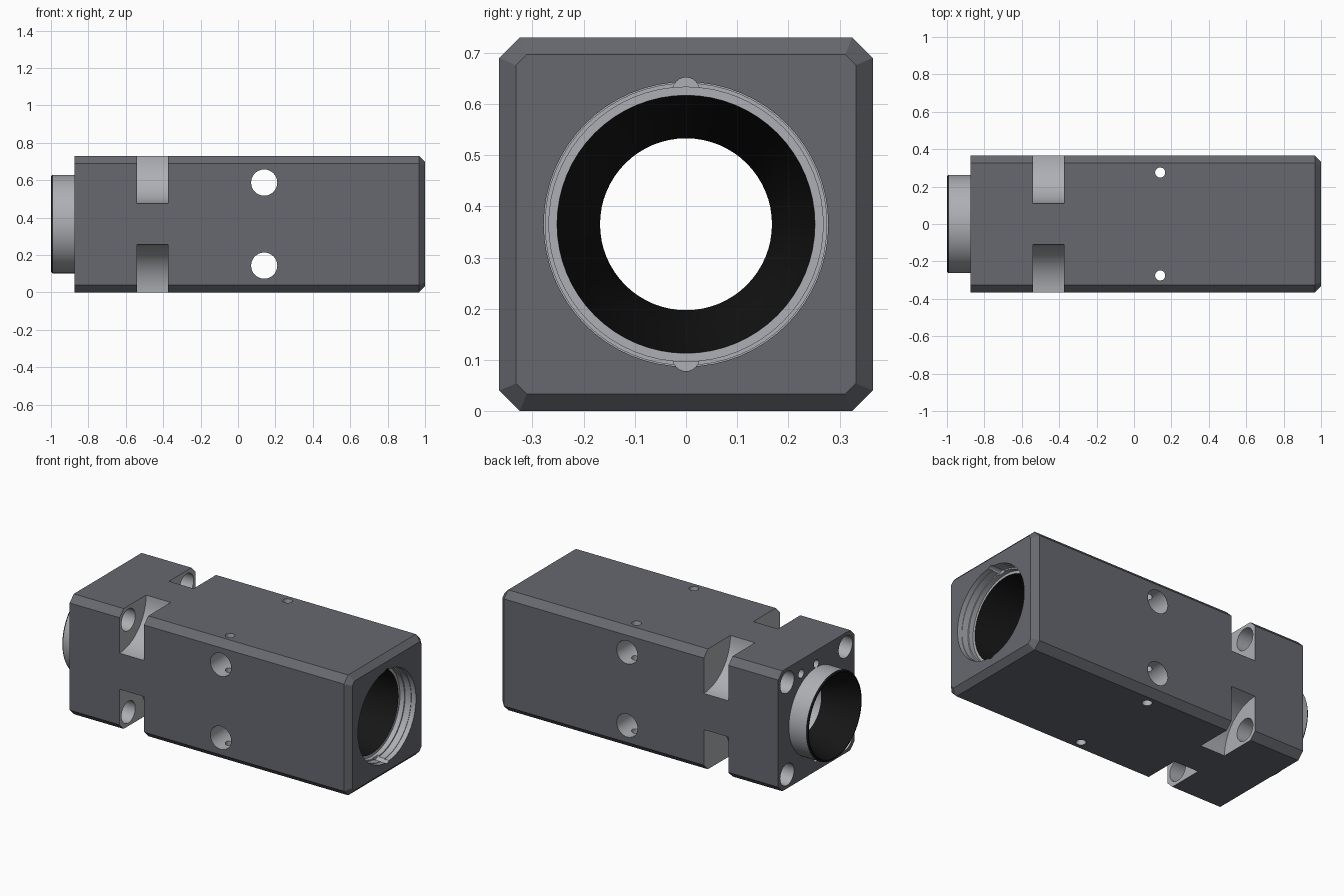
import bpy, bmesh, math
from mathutils import Matrix, Vector

if "Cube" in bpy.data.objects:
    bpy.data.objects.remove(bpy.data.objects["Cube"])

ZC = 0.365   # height of the optical axis
N = 64


def material(name, col):
    m = bpy.data.materials.new(name)
    m.diffuse_color = (*col, 1)
    m.use_nodes = True
    m.node_tree.nodes["Principled BSDF"].inputs["Base Color"].default_value = m.diffuse_color
    return m


DARK = material("anodised_grey", (0.135, 0.14, 0.16))
LIGHT = material("bare_metal", (0.42, 0.43, 0.46))
BLACK = material("matt_black", (0.008, 0.008, 0.008))


def finish(name, bm, mats):
    bmesh.ops.recalc_face_normals(bm, faces=bm.faces)
    me = bpy.data.meshes.new(name)
    bm.to_mesh(me)
    bm.free()
    for m in mats:
        me.materials.append(m)
    ob = bpy.data.objects.new(name, me)
    bpy.context.collection.objects.link(ob)
    return ob


def lathe(name, profile, mats, black=()):
    """Spin (x, r) points about the optical axis; segments listed in black use slot 1."""
    bm = bmesh.new()
    rings = []
    for x, r in profile:
        if r == 0:
            rings.append([bm.verts.new((x, 0, ZC))] * N)
        else:
            rings.append([bm.verts.new((x, r * math.cos(2 * math.pi * i / N),
                                        ZC + r * math.sin(2 * math.pi * i / N))) for i in range(N)])
    for k, (a, b) in enumerate(zip(rings, rings[1:])):
        for i in range(N):
            j = (i + 1) % N
            quad = list(dict.fromkeys([a[i], a[j], b[j], b[i]]))
            bm.faces.new(quad).material_index = 1 if k in black else 0
    return finish(name, bm, mats)


def rod(start, end, r, seg=32):
    """Cylindrical cutter between two points."""
    a, b = Vector(start), Vector(end)
    bm = bmesh.new()
    rot = (b - a).to_track_quat('Z', 'Y').to_matrix().to_4x4()
    bmesh.ops.create_cone(bm, cap_ends=True, segments=seg, radius1=r, radius2=r,
                          depth=(b - a).length, matrix=Matrix.Translation((a + b) / 2) @ rot)
    return finish("cutter", bm, [LIGHT])


def cut(target, cutter):
    mod = target.modifiers.new("cut", 'BOOLEAN')
    mod.operation, mod.solver, mod.object = 'DIFFERENCE', 'EXACT', cutter
    mod.material_mode = 'TRANSFER'
    dg = bpy.context.evaluated_depsgraph_get()
    me = bpy.data.meshes.new_from_object(target.evaluated_get(dg), depsgraph=dg)
    target.modifiers.clear()
    target.data = me
    bpy.data.objects.remove(cutter)


# Square housing with chamfered long edges and a chamfered front end
bm = bmesh.new()
sections = []
for x, h, c in ((-0.875, 0.365, 0.325), (0.967, 0.365, 0.325), (1.0, 0.332, 0.311)):
    pts = [(h, -c), (h, c), (c, h), (-c, h), (-h, c), (-h, -c), (-c, -h), (c, -h)]
    sections.append([bm.verts.new((x, y, ZC + z)) for y, z in pts])
for a, b in zip(sections, sections[1:]):
    for i in range(8):
        bm.faces.new((a[i], a[(i + 1) % 8], b[(i + 1) % 8], b[i]))
bm.faces.new(sections[0])
bm.faces.new(sections[-1])
housing = finish("housing", bm, [DARK])

# Stepped bore with blackened tapers at both ends
bore = [(-0.9, 0), (-0.9, 0.211), (-0.79, 0.168), (0.3, 0.168), (0.5, 0.205), (0.9, 0.252),
        (0.9, 0.268), (0.93, 0.268), (0.93, 0.275), (0.97, 0.275), (0.97, 0.278), (1.05, 0.278), (1.05, 0)]
cut(housing, lathe("cutter", bore, [LIGHT, BLACK], black=(0, 1, 3, 4)))

for s in (-1, 1):
    # Cross holes, pin holes, bore keyways and rear pin holes
    cut(housing, rod((0.14, -0.5, ZC + s * 0.222), (0.14, 0.5, ZC + s * 0.222), 0.07))
    cut(housing, rod((0.14, s * 0.275, -0.1), (0.14, s * 0.275, 0.9), 0.027, 24))
    cut(housing, rod((0.92, 0, ZC + s * 0.261), (1.1, 0, ZC + s * 0.261), 0.026, 24))
    cut(housing, rod((-0.95, 0, ZC + s * 0.285), (-0.82, 0, ZC + s * 0.285), 0.024, 24))
    cut(housing, rod((-0.95, s * 0.145, ZC + s * 0.28), (-0.8, s * 0.145, ZC + s * 0.28), 0.026, 24))
    for t in (-1, 1):
        # Corner pockets with screw holes through the rear flange
        cut(housing, rod((-0.54, s * 0.365, ZC + t * 0.365), (-0.375, s * 0.365, ZC + t * 0.365), 0.255, N))
        cut(housing, rod((-0.95, s * 0.28, ZC + t * 0.28), (-0.45, s * 0.28, ZC + t * 0.28), 0.066))

# Rear spigot tube with blackened mouth
spigot = lathe("rear_spigot", [(-0.875, 0.263), (-0.992, 0.263), (-1.0, 0.256), (-1.0, 0.25), (-0.875, 0.201)],
               [LIGHT, BLACK], black=(1, 2, 3))

# Outward normals for the open tube
bm = bmesh.new()
bm.from_mesh(spigot.data)
bm.faces.ensure_lookup_table()
f = bm.faces[0]
if f.normal.dot(f.calc_center_median() - Vector((-0.93, 0, ZC))) < 0:
    bmesh.ops.reverse_faces(bm, faces=bm.faces)
bm.to_mesh(spigot.data)
bm.free()

for ob in (housing, spigot):
    ob.select_set(True)
bpy.context.view_layer.objects.active = housing
bpy.ops.object.shade_smooth_by_angle(angle=math.radians(25))
